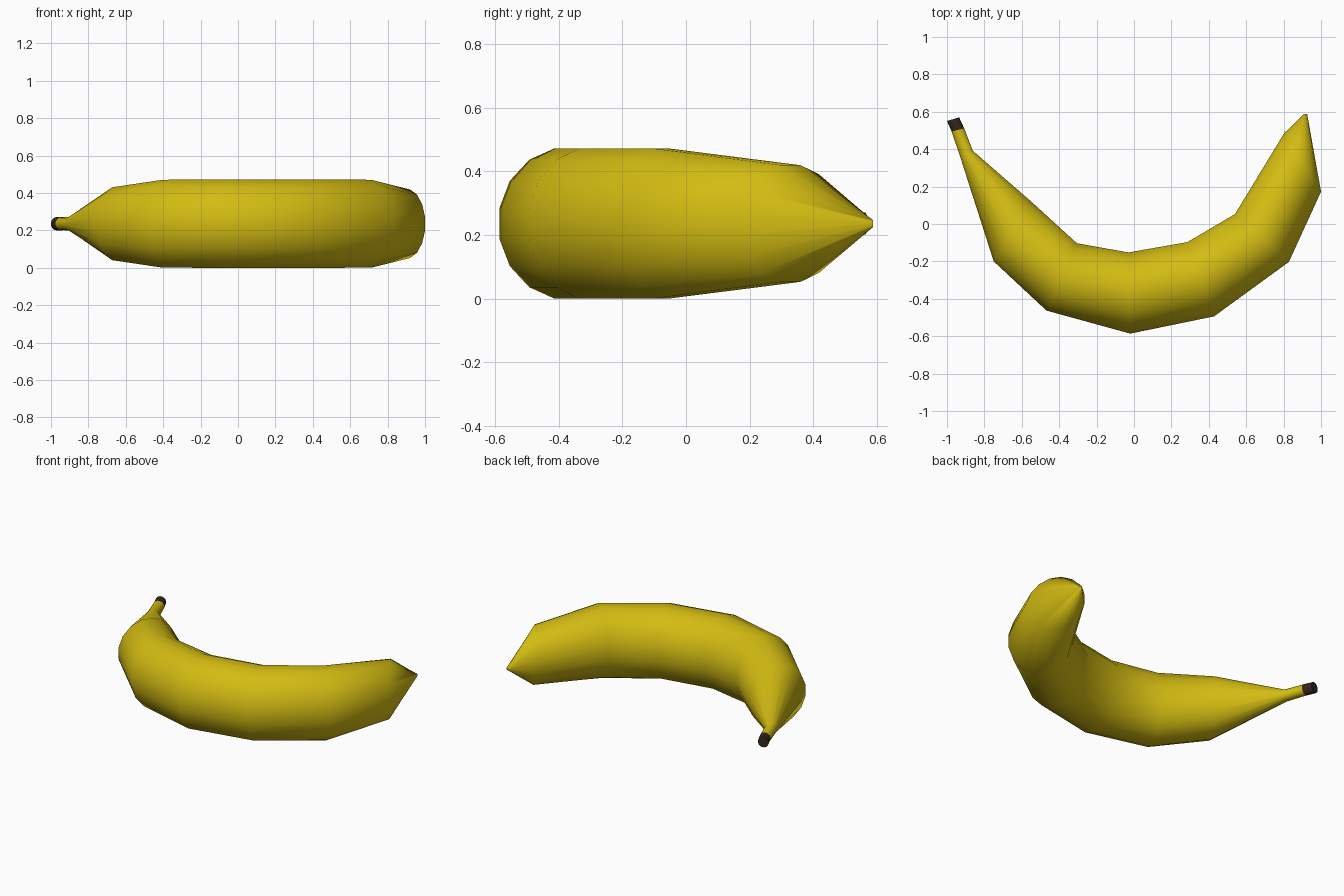
import bpy, bmesh
from math import sin, cos, tau
from mathutils import Vector

if "Cube" in bpy.data.objects:
    bpy.data.objects.remove(bpy.data.objects["Cube"])

SIDES = 16
MID_Z = 0.236


def material(name, color):
    m = bpy.data.materials.new(name)
    m.diffuse_color = (*color, 1)
    m.use_nodes = True
    m.node_tree.nodes["Principled BSDF"].inputs["Base Color"].default_value = m.diffuse_color
    return m


def tube(name, sections, mat, sharp):
    """Loft 16-sided rings; each section = inner edge (x, y), outer edge (x, y), half height."""
    bm = bmesh.new()
    rings = []
    k = cos(tau / SIDES / 2)  # flats face the axes, so enlarge to reach the read extents
    for ix, iy, ox, oy, h in sections:
        centre = Vector(((ix + ox) / 2, (iy + oy) / 2, MID_Z))
        side = Vector(((ox - ix) / 2, (oy - iy) / 2, 0)) / k
        up = Vector((0, 0, h / k))
        angles = [(i + 0.5) * tau / SIDES for i in range(SIDES)]
        rings.append([bm.verts.new(centre + side * cos(a) + up * sin(a)) for a in angles])
    for r0, r1 in zip(rings, rings[1:]):
        for i in range(SIDES):
            j = (i + 1) % SIDES
            bm.faces.new((r0[i], r0[j], r1[j], r1[i]))
    bm.faces.new(rings[0])
    bm.faces.new(rings[-1])
    bmesh.ops.recalc_face_normals(bm, faces=bm.faces)
    mesh = bpy.data.meshes.new(name)
    bm.to_mesh(mesh)
    bm.free()
    ob = bpy.data.objects.new(name, mesh)
    bpy.context.collection.objects.link(ob)
    mesh.materials.append(mat)
    bpy.ops.object.select_all(action='DESELECT')
    ob.select_set(True)
    bpy.context.view_layer.objects.active = ob
    bpy.ops.object.shade_smooth_by_angle(angle=sharp)
    return ob


yellow = material("peel_yellow", (0.65, 0.5, 0.006))
brown = material("stalk_brown", (0.035, 0.02, 0.012))

# Curved fruit, from the stalk neck round to the pointed tip
tube("banana_peel", [
    (-0.908, 0.512, -0.975, 0.494, 0.034),
    (-0.862, 0.392, -0.928, 0.355, 0.036),
    (-0.555, 0.125, -0.750, -0.200, 0.195),
    (-0.305, -0.103, -0.468, -0.463, 0.235),
    (-0.030, -0.152, -0.020, -0.586, 0.236),
    (0.285, -0.097, 0.428, -0.494, 0.236),
    (0.540, 0.053, 0.828, -0.203, 0.235),
    (0.802, 0.484, 1.000, 0.173, 0.183),
    (0.906, 0.587, 0.926, 0.587, 0.011),
], yellow, 1.3)

# Dark cut end of the stalk
tube("stalk_end", [
    (-0.908, 0.512, -0.975, 0.494, 0.035),
    (-0.935, 0.570, -1.000, 0.551, 0.035),
], brown, 0.7)
